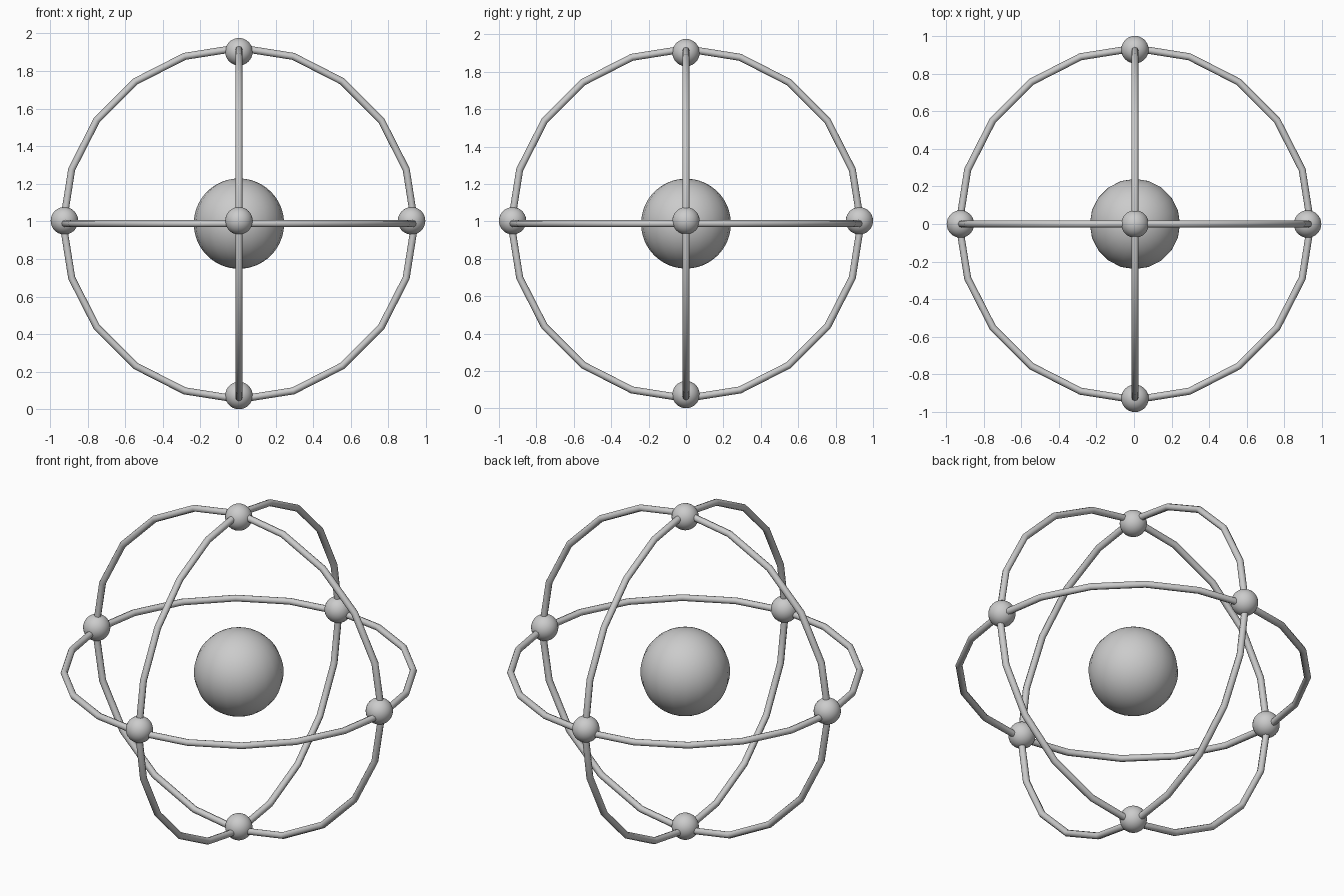
import bpy
from math import radians

if "Cube" in bpy.data.objects:
    bpy.data.objects.remove(bpy.data.objects["Cube"])

CX, CZ = 0.005, 0.988   # centre of the atom
ORBIT = 0.935           # orbit radius


def smooth(angle):
    bpy.ops.object.shade_smooth_by_angle(angle=radians(angle))


def ball(name, pos, radius, segments, rings):
    bpy.ops.mesh.primitive_uv_sphere_add(
        segments=segments, ring_count=rings, radius=radius, location=pos)
    bpy.context.object.name = name
    smooth(30)


def orbit(name, rotation):
    bpy.ops.mesh.primitive_torus_add(
        major_radius=ORBIT, minor_radius=0.019,
        major_segments=20, minor_segments=8,
        location=(CX, 0, CZ), rotation=[radians(a) for a in rotation])
    bpy.context.object.name = name
    smooth(50)


# Nucleus
ball("nucleus", (CX, 0, CZ), 0.24, 20, 32)

# Three perpendicular orbit rings with 20 straight pieces each
orbit("orbit_horizontal", (0, 0, 0))
orbit("orbit_front", (90, 0, 0))
orbit("orbit_side", (0, 90, 0))

# Electrons where the rings cross
for side, s in (("positive", 1), ("negative", -1)):
    ball("electron_x_" + side, (s * 0.923, 0, 1.003), 0.073, 32, 20)
    ball("electron_y_" + side, (CX, s * 0.927, 1.003), 0.073, 32, 20)
    ball("electron_z_" + side, (CX, 0, CZ + s * 0.914), 0.073, 32, 20)
